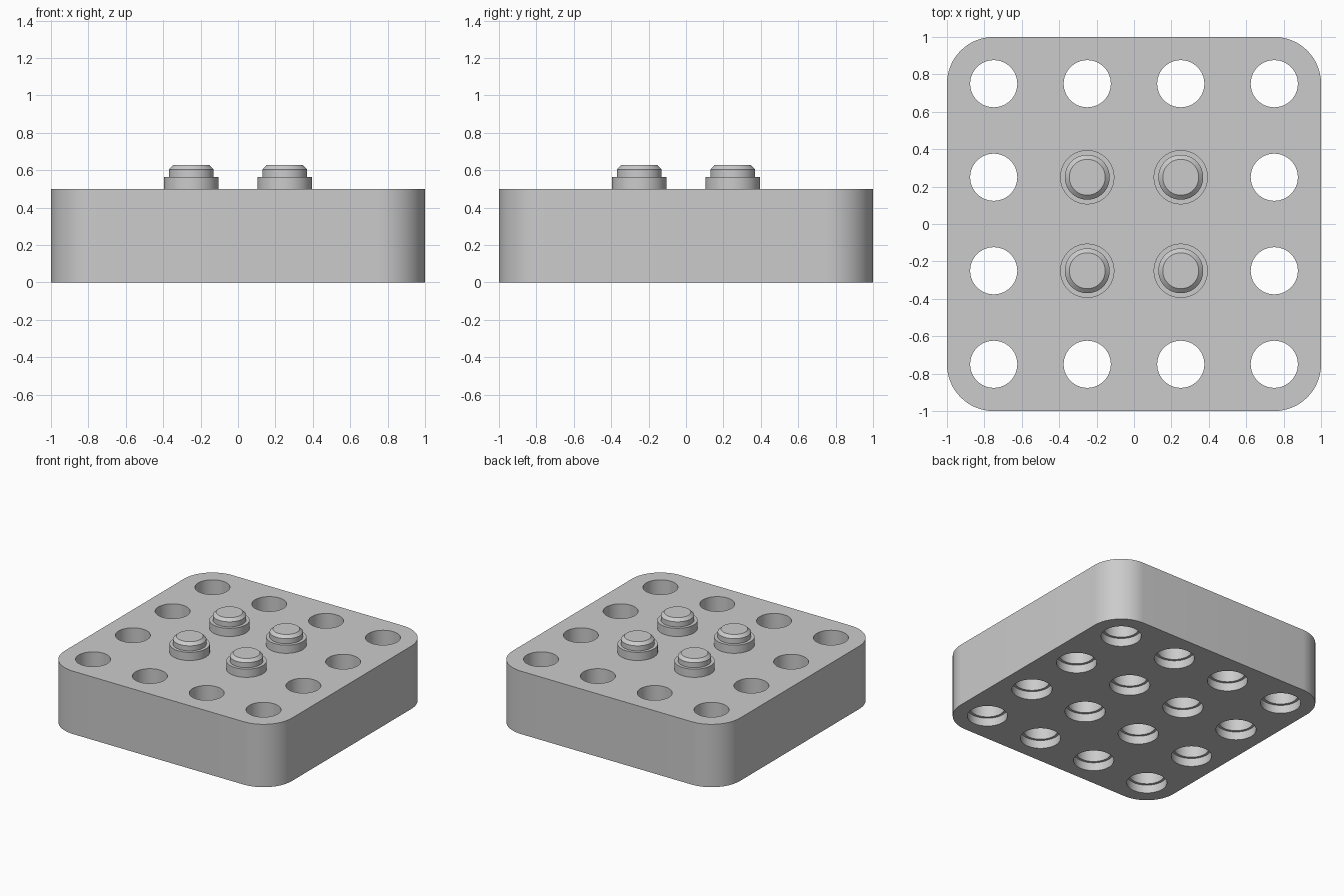
import bpy
import bmesh
from math import radians
from mathutils import Matrix, Vector

default = bpy.data.objects.get("Cube")
if default:
    bpy.data.objects.remove(default, do_unlink=True)

SIZE, HEIGHT, CORNER = 2.0, 0.5, 0.25
PITCH = 0.5
GRID = [(i - 1.5) * PITCH for i in range(4)]
SEGMENTS = 64

grey = bpy.data.materials.new("plain grey")
grey.use_nodes = True
colour = (0.6, 0.6, 0.6, 1)
grey.diffuse_color = colour
grey.node_tree.nodes["Principled BSDF"].inputs["Base Color"].default_value = colour


def make_object(name, bm):
    bmesh.ops.recalc_face_normals(bm, faces=bm.faces)
    mesh = bpy.data.meshes.new(name)
    bm.to_mesh(mesh)
    bm.free()
    obj = bpy.data.objects.new(name, mesh)
    bpy.context.collection.objects.link(obj)
    mesh.materials.append(grey)
    return obj


def activate(obj):
    bpy.ops.object.select_all(action="DESELECT")
    obj.select_set(True)
    bpy.context.view_layer.objects.active = obj


def add_lathe(bm, profile, x, y):
    """Add a closed solid of revolution from (radius, z) points, bottom to top."""
    rings = []
    for radius, z in profile:
        centre = Matrix.Translation((x, y, z))
        ring = bmesh.ops.create_circle(bm, segments=SEGMENTS, radius=radius, matrix=centre)
        rings.append(ring["verts"])
    for low, high in zip(rings, rings[1:]):
        for i in range(SEGMENTS):
            j = (i + 1) % SEGMENTS
            bm.faces.new((low[i], low[j], high[j], high[i]))
    bm.faces.new(rings[0])
    bm.faces.new(rings[-1])


# Plate: square block with rounded vertical corners
bm = bmesh.new()
bmesh.ops.create_cube(bm, size=1)
bmesh.ops.scale(bm, vec=(SIZE, SIZE, HEIGHT), verts=bm.verts)
bmesh.ops.translate(bm, vec=(0, 0, HEIGHT / 2), verts=bm.verts)
uprights = [e for e in bm.edges
            if abs((e.verts[0].co - e.verts[1].co).normalized().dot(Vector((0, 0, 1)))) > 0.9]
bmesh.ops.bevel(bm, geom=uprights, offset=CORNER, segments=16, profile=0.5, affect="EDGES")
plate = make_object("plate", bm)

# Holes: a straight bore with a wider recess underneath
hole_profile = [(0.145, -0.1), (0.145, 0.065), (0.126, 0.065), (0.126, HEIGHT + 0.1)]
bm = bmesh.new()
for x in GRID:
    for y in GRID:
        add_lathe(bm, hole_profile, x, y)
cutter = make_object("hole_cutter", bm)
cutter.hide_render = True

activate(plate)
cut = plate.modifiers.new("holes", "BOOLEAN")
cut.operation = "DIFFERENCE"
cut.solver = "EXACT"
cut.object = cutter
bpy.ops.object.modifier_apply(modifier=cut.name)
bpy.data.objects.remove(cutter, do_unlink=True)
bpy.ops.object.shade_smooth_by_angle(angle=radians(25))

# Studs: stepped pegs with a chamfered top, capping the four middle holes
stud_profile = [(0.145, 0), (0.145, 0.065), (0.12, 0.065), (0.12, 0.105), (0.096, 0.127)]
for side, x in (("right", GRID[1]), ("left", GRID[2])):
    for end, y in (("front", GRID[1]), ("back", GRID[2])):
        bm = bmesh.new()
        add_lathe(bm, stud_profile, 0, 0)
        stud = make_object(f"stud_{end}_{side}", bm)
        stud.location = (x, y, HEIGHT)
        activate(stud)
        bpy.ops.object.shade_smooth_by_angle(angle=radians(25))
